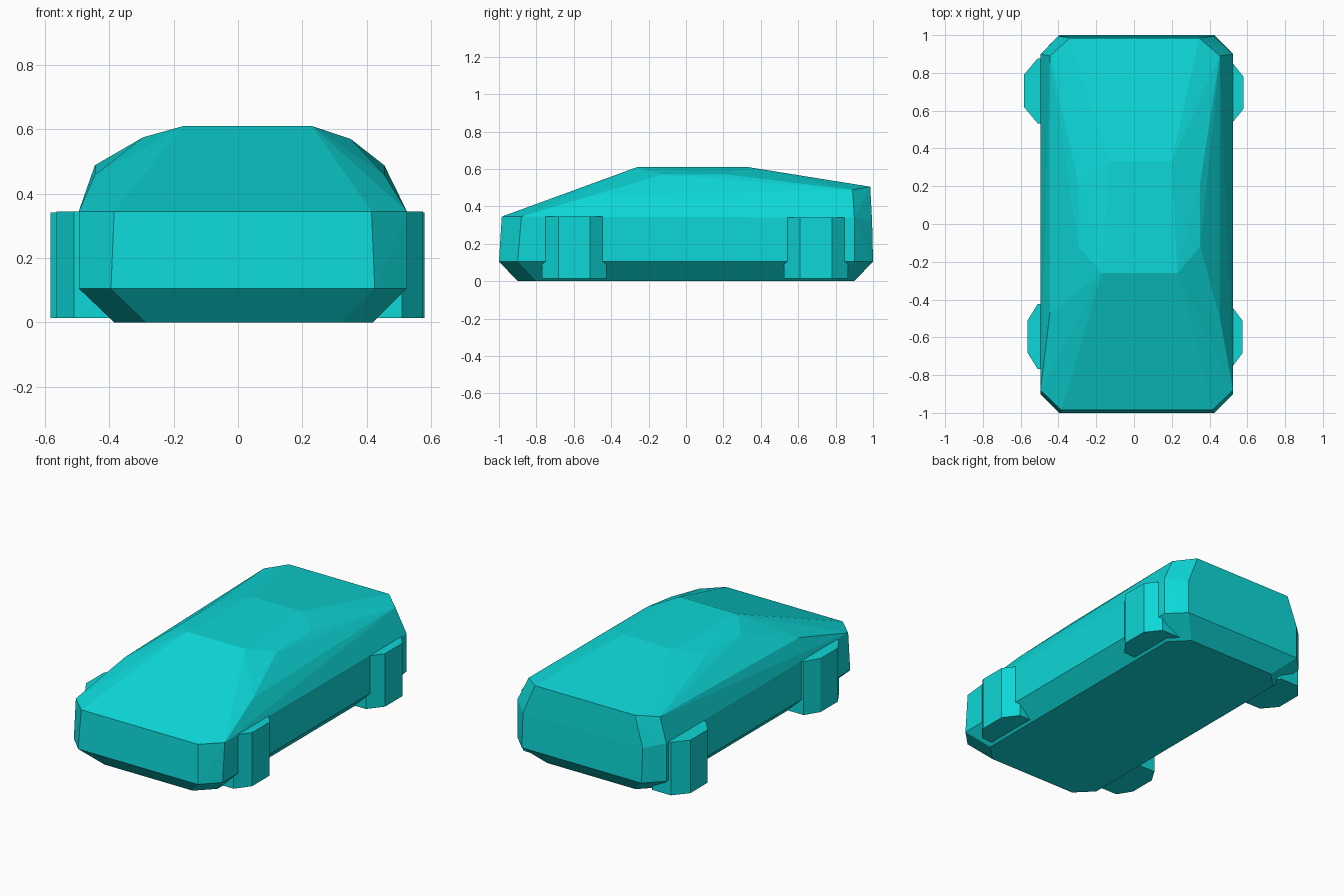
import bpy
import bmesh
import math

cube = bpy.data.objects.get("Cube")
if cube:
    bpy.data.objects.remove(cube, do_unlink=True)


def make_material(name, colour):
    material = bpy.data.materials.new(name)
    material.use_nodes = True
    material.diffuse_color = colour
    shader = material.node_tree.nodes["Principled BSDF"]
    shader.inputs["Base Color"].default_value = colour
    shader.inputs["Roughness"].default_value = 0.8
    return material


def hull_object(name, points, material):
    """Wrap a faceted solid around the points and merge its flat faces."""
    bm = bmesh.new()
    for point in points:
        bm.verts.new(point)
    result = bmesh.ops.convex_hull(bm, input=bm.verts[:])
    unused = [v for v in bm.verts if not v.link_faces]
    bmesh.ops.delete(bm, geom=unused, context="VERTS")
    bmesh.ops.dissolve_limit(bm, angle_limit=math.radians(0.5),
                             verts=bm.verts[:], edges=bm.edges[:])
    bmesh.ops.recalc_face_normals(bm, faces=bm.faces[:])
    mesh = bpy.data.meshes.new(name)
    bm.to_mesh(mesh)
    bm.free()
    mesh.materials.append(material)
    obj = bpy.data.objects.new(name, mesh)
    bpy.context.collection.objects.link(obj)
    return obj


def across(right, left, y, z_right, z_left=None):
    """One point on each side of the body at the same length position."""
    return [(right, y, z_right), (left, y, z_right if z_left is None else z_left)]


def cut_corner_end(right, left, y, z, cut):
    """Corner-cut end of a horizontal section, at the front or the back."""
    inward = -cut if y > 0 else cut
    return (across(right + cut, left - cut, y, z)
            + across(right, left, y + inward, z))


teal = make_material("teal", (0.004, 0.68, 0.68, 1.0))

# Body sections, from the floor up to the roof
floor = cut_corner_end(-0.385, 0.42, -0.9, 0, 0.1) + cut_corner_end(-0.385, 0.42, 0.9, 0, 0.1)
sill = cut_corner_end(-0.495, 0.525, -1, 0.105, 0.1) + cut_corner_end(-0.495, 0.525, 1, 0.105, 0.1)
nose = across(-0.385, 0.415, -0.985, 0.345) + across(-0.495, 0.525, -0.88, 0.345)
rear_belt = across(-0.4, 0.42, 0.995, 0.32) + across(-0.495, 0.525, 0.9, 0.34)
tail = across(-0.34, 0.345, 0.985, 0.505) + across(-0.445, 0.455, 0.89, 0.488)
windscreen_base = [(-0.33, -0.545, 0.48), (0.35, -0.59, 0.465),
                   (-0.445, -0.47, 0.458), (0.455, -0.5, 0.458)]
roof_shoulder = across(-0.295, 0.35, -0.12, 0.575, 0.57) + across(-0.295, 0.35, 0.22, 0.575, 0.57)
roof = across(-0.17, 0.23, -0.26, 0.61) + across(-0.13, 0.2, 0.33, 0.61)

hull_object("body", floor + sill + nose + rear_belt + tail
            + windscreen_base + roof_shoulder + roof, teal)


# Wheels: blocky prisms with cut outer corners
def wheel(name, side, y, outer, top):
    outline = [(outer, 0.085), (0.51, 0.172), (0.38, 0.172), (0.33, 0.085)]
    points = [(side * x, y + end * half, z)
              for x, half in outline
              for end in (-1, 1)
              for z in (0.013, top)]
    hull_object(name, points, teal)


wheel("front_left_wheel", 1, -0.598, 0.575, 0.345)
wheel("front_right_wheel", -1, -0.596, 0.564, 0.345)
wheel("rear_left_wheel", 1, 0.695, 0.58, 0.341)
wheel("rear_right_wheel", -1, 0.705, 0.583, 0.341)
